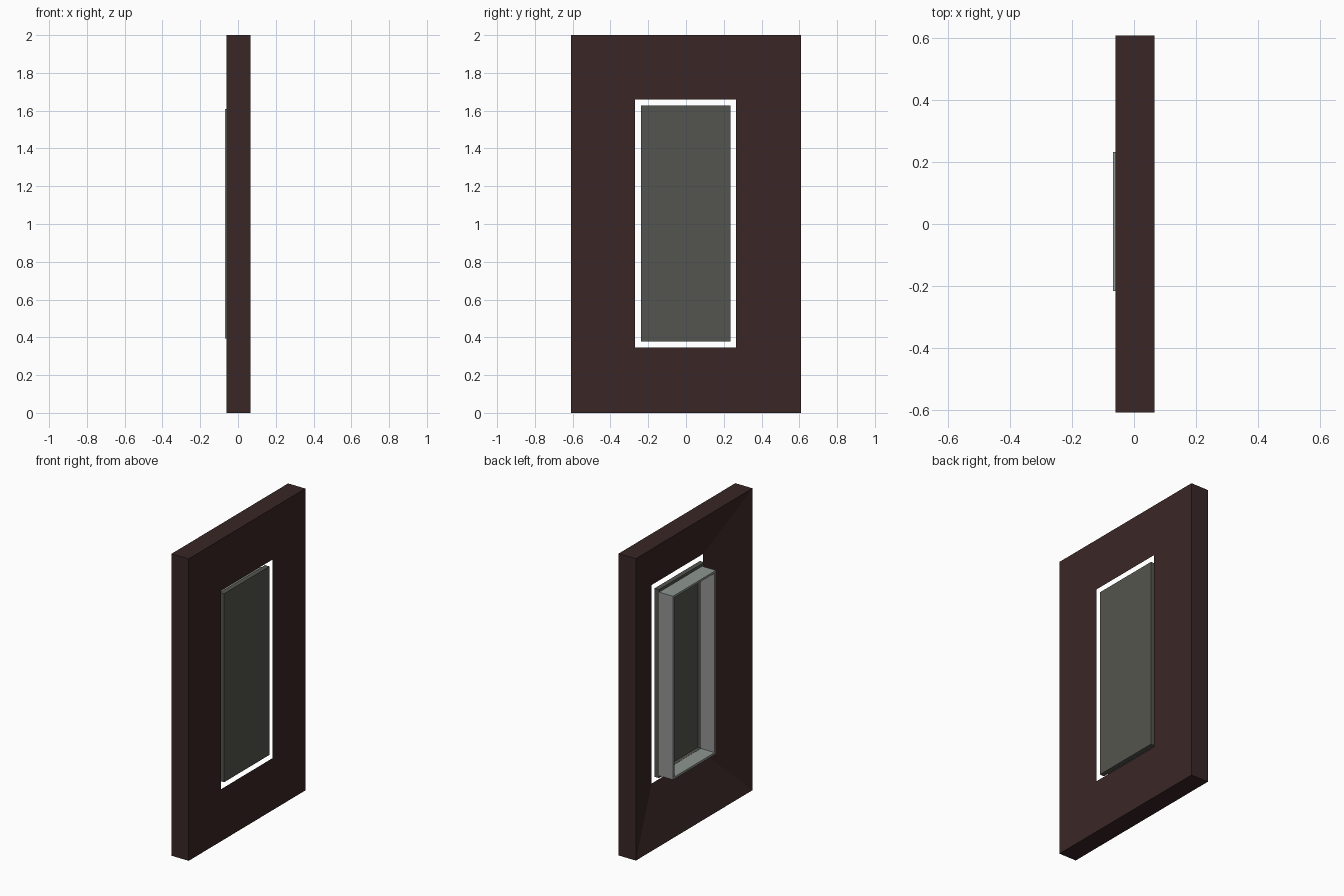
import bpy, bmesh

if "Cube" in bpy.data.objects:
    bpy.data.objects.remove(bpy.data.objects["Cube"])


def material(name, rgb):
    """Flat colour given as sRGB 0-255, stored as linear."""
    m = bpy.data.materials.new(name)
    lin = [((c / 255 + 0.055) / 1.055) ** 2.4 for c in rgb]
    m.diffuse_color = (*lin, 1)
    m.use_nodes = True
    m.node_tree.nodes["Principled BSDF"].inputs["Base Color"].default_value = m.diffuse_color
    return m


brown = material("dark brown", (58, 38, 38))
slate = material("dark olive grey", (84, 84, 78))
green_grey = material("green grey", (142, 150, 146))
grey = material("mid grey", (148, 148, 148))


def ring_solid(name, rings, mats, cap=False, closed=True, pick=None):
    """Skin rectangular loops (x, y0, y1, z0, z1) into a solid; optional end caps."""
    bm = bmesh.new()
    loops = [[bm.verts.new((x, y, z)) for y, z in
              ((y0, z0), (y1, z0), (y1, z1), (y0, z1))]
             for x, y0, y1, z0, z1 in rings]
    n = len(loops)
    for i in range(n if closed else n - 1):
        a, b = loops[i], loops[(i + 1) % n]
        for k in range(4):
            j = (k + 1) % 4
            f = bm.faces.new((a[k], a[j], b[j], b[k]))
            if pick:
                f.material_index = pick(k)
    if cap:
        bm.faces.new(loops[0])
        bm.faces.new(loops[-1])
    bmesh.ops.recalc_face_normals(bm, faces=bm.faces)
    me = bpy.data.meshes.new(name)
    bm.to_mesh(me)
    bm.free()
    for m in mats:
        me.materials.append(m)
    ob = bpy.data.objects.new(name, me)
    bpy.context.collection.objects.link(ob)
    return ob


XF, XB = 0.066, -0.06       # front and back planes of the surround

# Surround: flat front, back slopes from outer edge to the opening
ring_solid("surround", [
    (XB, -0.61, 0.61, 0, 2),
    (XF, -0.61, 0.61, 0, 2),
    (XF, -0.27, 0.265, 0.345, 1.66),
], [brown])

# Panel: a shallow tray, open to the back
ring_solid("panel", [
    (0.065, -0.238, 0.235, 0.378, 1.627),
    (0.033, -0.238, 0.235, 0.378, 1.627),
    (0.033, -0.204, 0.220, 0.408, 1.595),
    (0.056, -0.204, 0.220, 0.408, 1.595),
], [slate], cap=True, closed=False)

# Rear box frame: thin walls, horizontal boards tinted green
y0, y1, z0, z1, t = -0.217, 0.233, 0.393, 1.609, 0.014
ring_solid("rear_box", [
    (0.033, y0, y1, z0, z1),
    (-0.068, y0, y1, z0, z1),
    (-0.068, y0 + t, y1 - t, z0 + t, z1 - t),
    (0.033, y0 + t, y1 - t, z0 + t, z1 - t),
], [green_grey, grey], pick=lambda k: k % 2)
